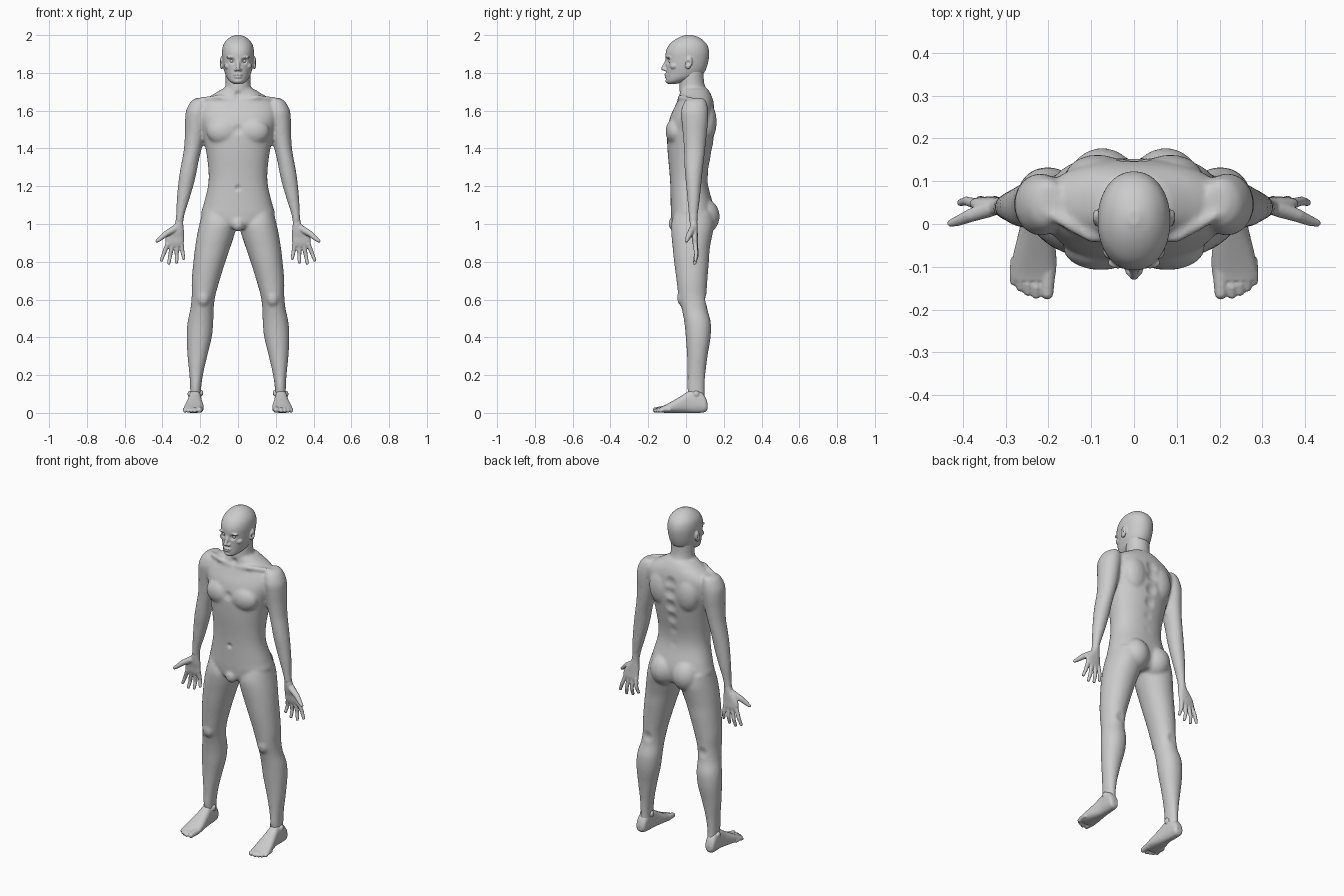
import bpy, bmesh, math
from mathutils import Vector, Matrix


def spline(p0, p1, p2, p3, t):
    return [0.5 * (2*b + (c-a)*t + (2*a-5*b+4*c-d)*t*t + (3*b-a-3*c+d)*t**3)
            for a, b, c, d in zip(p0, p1, p2, p3)]


def loft(bm, rows, axis='z', power=2.0, n=40, steps=4):
    """Rows are (position, u0, u1, v0, v1): the box around each cross-section."""
    fine = []
    for i in range(len(rows) - 1):
        a, d = rows[max(i-1, 0)], rows[min(i+2, len(rows)-1)]
        fine += [spline(a, rows[i], rows[i+1], d, k/steps) for k in range(steps)]
    fine.append(rows[-1])
    rings = []
    for p, u0, u1, v0, v1 in fine:
        ring = []
        for k in range(n):
            c, s = math.cos(2*math.pi*k/n), math.sin(2*math.pi*k/n)
            u = (u0+u1)/2 + (u1-u0)/2 * math.copysign(abs(c)**(2/power), c)
            v = (v0+v1)/2 + (v1-v0)/2 * math.copysign(abs(s)**(2/power), s)
            ring.append(bm.verts.new((u, v, p) if axis == 'z' else (u, p, v)))
        rings.append(ring)
    for a, b in zip(rings, rings[1:]):
        for k in range(n):
            bm.faces.new((a[k], a[(k+1) % n], b[(k+1) % n], b[k]))
    bm.faces.new(rings[0][::-1])
    bm.faces.new(rings[-1])


def blob(bm, centre, radii, rot_x=0):
    m = Matrix.Translation(centre) @ Matrix.Rotation(rot_x, 4, 'X') @ Matrix.Diagonal((*radii, 1))
    bmesh.ops.create_uvsphere(bm, u_segments=24, v_segments=16, radius=1, matrix=m)


def chain(bm, points, r0, r1):
    """Rounded tapering tube through the points."""
    pts = [Vector(p) for p in points]
    rad = [r0 + (r1-r0)*i/(len(pts)-1) for i in range(len(pts))]
    for p, r in zip(pts, rad):
        blob(bm, p, (r, r, r))
    for a, b, ra, rb in zip(pts, pts[1:], rad, rad[1:]):
        d = b - a
        m = Matrix.Translation((a+b)/2) @ d.to_track_quat('Z', 'Y').to_matrix().to_4x4()
        bmesh.ops.create_cone(bm, cap_ends=True, segments=20, radius1=ra, radius2=rb,
                              depth=d.length, matrix=m)


def finish(name, bm, voxel=0, smooth=0, pushes=()):
    """Mirror, fuse the pieces into one skin, soften, then push local dents and bumps."""
    mesh = bpy.data.meshes.new(name)
    bmesh.ops.recalc_face_normals(bm, faces=bm.faces)
    bm.to_mesh(mesh)
    bm.free()
    ob = bpy.data.objects.new(name, mesh)
    bpy.context.collection.objects.link(ob)
    mir = ob.modifiers.new("mirror", 'MIRROR')
    mir.use_mirror_merge = False
    if voxel:
        rm = ob.modifiers.new("fuse", 'REMESH')
        rm.mode = 'VOXEL'
        rm.voxel_size = voxel
        sm = ob.modifiers.new("soften", 'SMOOTH')
        sm.factor, sm.iterations = 0.5, smooth
    dg = bpy.context.evaluated_depsgraph_get()
    done = bpy.data.meshes.new_from_object(ob.evaluated_get(dg))
    ob.modifiers.clear()
    ob.data = done
    for (x, y, z), r, vec in pushes:
        for sx in ((1, -1) if x else (1,)):
            c, d = Vector((x*sx, y, z)), Vector((vec[0]*sx, vec[1], vec[2]))
            for v in done.vertices:
                if abs(v.co.z - z) < r:
                    q = (v.co - c).length / r
                    if q < 1:
                        v.co += d * (1 - q*q)**2
    done.polygons.foreach_set("use_smooth", [True] * len(done.polygons))
    return ob


# Body: torso, neck, arms and legs
bm = bmesh.new()
torso = [(.975, .07, -.055, .12), (1.0, .15, -.075, .14), (1.05, .193, -.08, .15),
         (1.1, .183, -.081, .145), (1.2, .159, -.083, .118), (1.28, .156, -.088, .117),
         (1.38, .168, -.097, .135), (1.48, .188, -.1, .152), (1.56, .21, -.086, .154),
         (1.62, .21, -.06, .15), (1.66, .175, -.042, .142), (1.69, .125, -.034, .13),
         (1.715, .085, -.03, .115)]
loft(bm, [(z, -w, w, a, b) for z, w, a, b in torso], power=2.25)
loft(bm, [(1.62, -.08, .08, -.03, .13), (1.7, -.07, .07, -.036, .112),
          (1.75, -.066, .066, -.034, .096), (1.82, -.066, .066, -.03, .094)])
loft(bm, [(1.667, .175, .22, .02, .09), (1.648, .158, .25, -.008, .107),
          (1.6, .155, .275, -.026, .117), (1.55, .163, .28, -.024, .117),
          (1.48, .173, .281, -.017, .11), (1.4, .192, .286, -.011, .102),
          (1.33, .209, .298, -.009, .094), (1.27, .22, .309, -.006, .087),
          (1.2, .237, .318, .001, .08), (1.12, .261, .325, .008, .072),
          (1.05, .283, .328, .014, .063), (1.0, .29, .333, .017, .062)])
loft(bm, [(1.06, .03, .19, -.06, .14), (1.0, .008, .204, -.078, .15),
          (.94, .02, .217, -.077, .139), (.87, .043, .228, -.07, .126),
          (.8, .067, .236, -.063, .121), (.7, .098, .245, -.05, .113),
          (.62, .12, .245, -.04, .109), (.55, .129, .252, -.022, .113),
          (.48, .131, .267, -.009, .131), (.4, .139, .272, -.001, .13),
          (.3, .163, .267, .006, .114), (.2, .186, .257, .008, .102),
          (.12, .196, .253, .008, .098), (.06, .198, .253, .018, .1)], power=2.1)
blob(bm, (.074, .092, 1.04), (.083, .086, .095))         # buttock
blob(bm, (.078, -.055, 1.49), (.088, .053, .072))        # chest muscle
blob(bm, (.085, .112, 1.54), (.075, .05, .105))          # shoulder blade
blob(bm, (0, -.06, 1.0), (.036, .032, .04))              # groin
blob(bm, (.184, -.015, .61), (.036, .032, .048))         # kneecap
chain(bm, [(.02, -.033, 1.655), (.1, -.03, 1.67), (.19, .02, 1.66)], .014, .013)  # collarbone
dents = [((0, .15, z), .045, (0, -.011, 0)) for z in (1.22, 1.3, 1.38, 1.46, 1.54, 1.6)]
dents += [((0, -.085, 1.19), .02, (0, .012, 0)), ((0, -.1, 1.5), .035, (0, .008, 0)),
          ((.185, .112, .6), .04, (0, -.008, 0)), ((0, -.036, 1.685), .025, (0, .01, 0))]
finish("body", bm, .008, 6, dents)

# Head: skull and jaw with nose, lips, brows, cheeks and ears
bm = bmesh.new()
skull = [(1.742, .024, -.096, -.05), (1.755, .044, -.105, .0), (1.775, .06, -.106, .06),
         (1.8, .07, -.106, .095), (1.83, .078, -.106, .11), (1.87, .083, -.108, .12),
         (1.91, .085, -.107, .123), (1.945, .079, -.092, .114), (1.97, .064, -.067, .094),
         (1.989, .042, -.035, .066), (2.001, .012, .0, .03)]
loft(bm, [(z, -w, w, a, b) for z, w, a, b in skull], power=2.1)
chain(bm, [(0, -.102, 1.865), (0, -.12, 1.823)], .008, .0115)
blob(bm, (.012, -.109, 1.817), (.009, .012, .008))       # nostril wing
blob(bm, (0, -.104, 1.79), (.025, .012, .006))           # upper lip
blob(bm, (0, -.102, 1.778), (.022, .012, .006))          # lower lip
blob(bm, (0, -.09, 1.757), (.025, .019, .014))           # chin
blob(bm, (.034, -.091, 1.882), (.028, .014, .008))       # brow
blob(bm, (.052, -.062, 1.836), (.021, .022, .018))       # cheekbone
blob(bm, (.087, .014, 1.853), (.011, .019, .034), -.2)   # ear
finish("head", bm, .004, 3,
       [((.033, -.1, 1.863), .023, (0, .013, 0)), ((.099, .01, 1.853), .018, (-.009, 0, 0)),
        ((0, -.116, 1.784), .008, (0, .004, 0))])

# Eyes
bm = bmesh.new()
blob(bm, (.032, -.08, 1.863), (.013, .013, .011))
finish("eyes", bm)

# Hands: palm, four fingers and thumb
bm = bmesh.new()
loft(bm, [(1.05, .288, .323, .02, .058), (1.0, .29, .335, .02, .06), (.96, .286, .365, .024, .062),
          (.93, .286, .382, .03, .063), (.9, .287, .384, .034, .064), (.88, .294, .378, .04, .06)],
     power=2.4)
fingers = [[(.372, .048, .895), (.392, .054, .845), (.406, .05, .808)],
           [(.348, .05, .89), (.36, .056, .83), (.366, .046, .792)],
           [(.324, .051, .89), (.325, .056, .835), (.325, .045, .798)],
           [(.3, .051, .9), (.294, .056, .852), (.287, .047, .818)]]
for f in fingers:
    chain(bm, f, .0125, .0085)
chain(bm, [(.335, .036, .975), (.382, .02, .948), (.41, .008, .924), (.428, .002, .91)], .019, .009)
finish("hands", bm, .004, 2)

# Feet: instep and heel, ankle bones, five toes
bm = bmesh.new()
loft(bm, [(.114, .215, .25, .02, .05), (.102, .203, .26, .005, .085), (.07, .198, .262, 0, .12),
          (.02, .194, .262, 0, .118), (-.02, .189, .27, 0, .093), (-.07, .182, .282, 0, .064),
          (-.11, .182, .288, 0, .042), (-.132, .187, .284, .003, .032)], axis='y', power=2.5)
blob(bm, (.255, .055, .1), (.012, .016, .018))
blob(bm, (.196, .048, .105), (.012, .016, .018))
chain(bm, [(.202, -.11, .02), (.203, -.14, .017), (.203, -.162, .015)], .019, .0145)
for x, y in ((.229, -.167), (.248, -.16), (.265, -.15), (.28, -.136)):
    chain(bm, [(x-.002, y+.05, .018), (x, y+.02, .019), (x, y+.002, .0115)], .0115, .0105)
finish("feet", bm, .004, 2)
